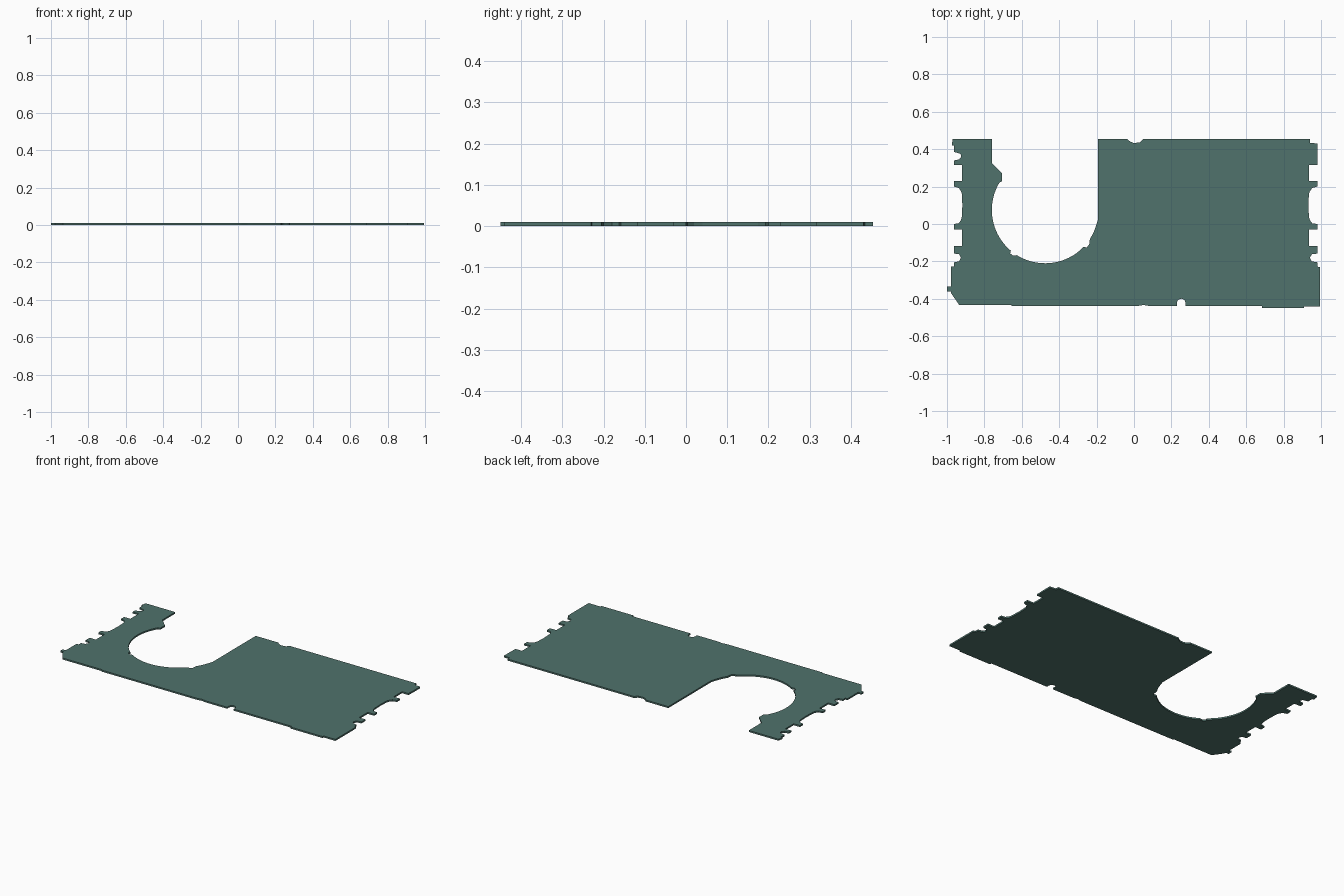
import bpy, bmesh
from math import cos, sin, radians

THICK = 0.01


def arc(cx, cy, r, a0, a1, n):
    """Points along a circular arc, angles in degrees."""
    return [(cx + r * cos(radians(a0 + (a1 - a0) * i / n)),
             cy + r * sin(radians(a0 + (a1 - a0) * i / n))) for i in range(n + 1)]


# Shared toothed edge, top to bottom: (0 = root .. 1 = tip, y)
TEETH = [(1, 0.315), (0, 0.315), (0, 0.23), (1, 0.23), (1, 0.2), (0.4, 0.193),
         (0.12, 0.175), (0, 0.16), (-0.05, 0.1), (0, 0.04), (0.12, 0.02), (0.4, 0.004),
         (1, 0), (1, -0.03), (0, -0.03), (0, -0.117), (1, -0.117), (1, -0.158),
         (0.35, -0.162), (0.12, -0.18), (0.35, -0.2), (1, -0.205), (1, -0.228)]


def comb(root, tip):
    return [(root + (tip - root) * d, y) for d, y in TEETH]


# Left arm top and latch beside the opening
outline = [(-0.97, 0.454), (-0.76, 0.454), (-0.76, 0.325), (-0.705, 0.272), (-0.705, 0.228)]

# Round opening with two small notches in its rim
C = (-0.475, 0.075)
outline += arc(*C, 0.285, 149, 230, 24)
outline += arc(*C, 0.298, 231, 235, 2)
outline += arc(*C, 0.285, 238, 316, 24)
outline += arc(*C, 0.299, 318, 322, 2)
outline += arc(*C, 0.285, 327, 345, 6)
outline += [(-0.193, 0.02), (-0.193, 0.454)]

# Top edge with a shallow dip
outline += [(-0.035, 0.454), (-0.02, 0.44), (0, 0.433), (0.03, 0.436), (0.05, 0.454)]

# Right edge
outline += [(0.94, 0.454), (0.94, 0.434), (0.982, 0.43), (0.982, 0.37)]
outline += comb(0.935, 0.98)
outline += [(0.994, -0.23), (0.994, -0.44)]

# Bottom edge with foot, rounded slot and chamfered corner
outline += [(0.91, -0.44), (0.91, -0.45), (0.685, -0.45), (0.685, -0.438), (0.275, -0.438)]
outline += arc(0.2525, -0.422, 0.0225, 0, 180, 10)
outline += [(0.23, -0.438), (0.08, -0.438), (0.05, -0.433), (0.02, -0.438),
            (-0.655, -0.438), (-0.655, -0.432), (-0.935, -0.432), (-0.978, -0.37),
            (-0.978, -0.36), (-1, -0.36), (-1, -0.335), (-0.978, -0.335), (-0.978, -0.228)]

# Left edge with a rounded upper notch
outline += comb(-0.92, -0.963)[::-1]
outline += [(-0.963, 0.34), (-0.935, 0.345)]
outline += arc(-0.94, 0.363, 0.016, -60, 60, 6)
outline += [(-0.963, 0.385), (-0.963, 0.42), (-0.974, 0.42)]

# Extrude the outline into a thin plate
bm = bmesh.new()
base = bm.faces.new([bm.verts.new((x, y, 0)) for x, y in outline])
top = bmesh.ops.extrude_face_region(bm, geom=[base], use_keep_orig=True)
bmesh.ops.translate(bm, vec=(0, 0, THICK),
                    verts=[g for g in top["geom"] if isinstance(g, bmesh.types.BMVert)])
bmesh.ops.recalc_face_normals(bm, faces=bm.faces)
bmesh.ops.triangulate(bm, faces=[f for f in bm.faces if len(f.verts) > 4])
mesh = bpy.data.meshes.new("plate")
bm.to_mesh(mesh)
bm.free()
plate = bpy.data.objects.new("plate", mesh)
bpy.context.collection.objects.link(plate)

# Muted green finish
mat = bpy.data.materials.new("green")
mat.diffuse_color = (0.08, 0.17, 0.15, 1)
mesh.materials.append(mat)
